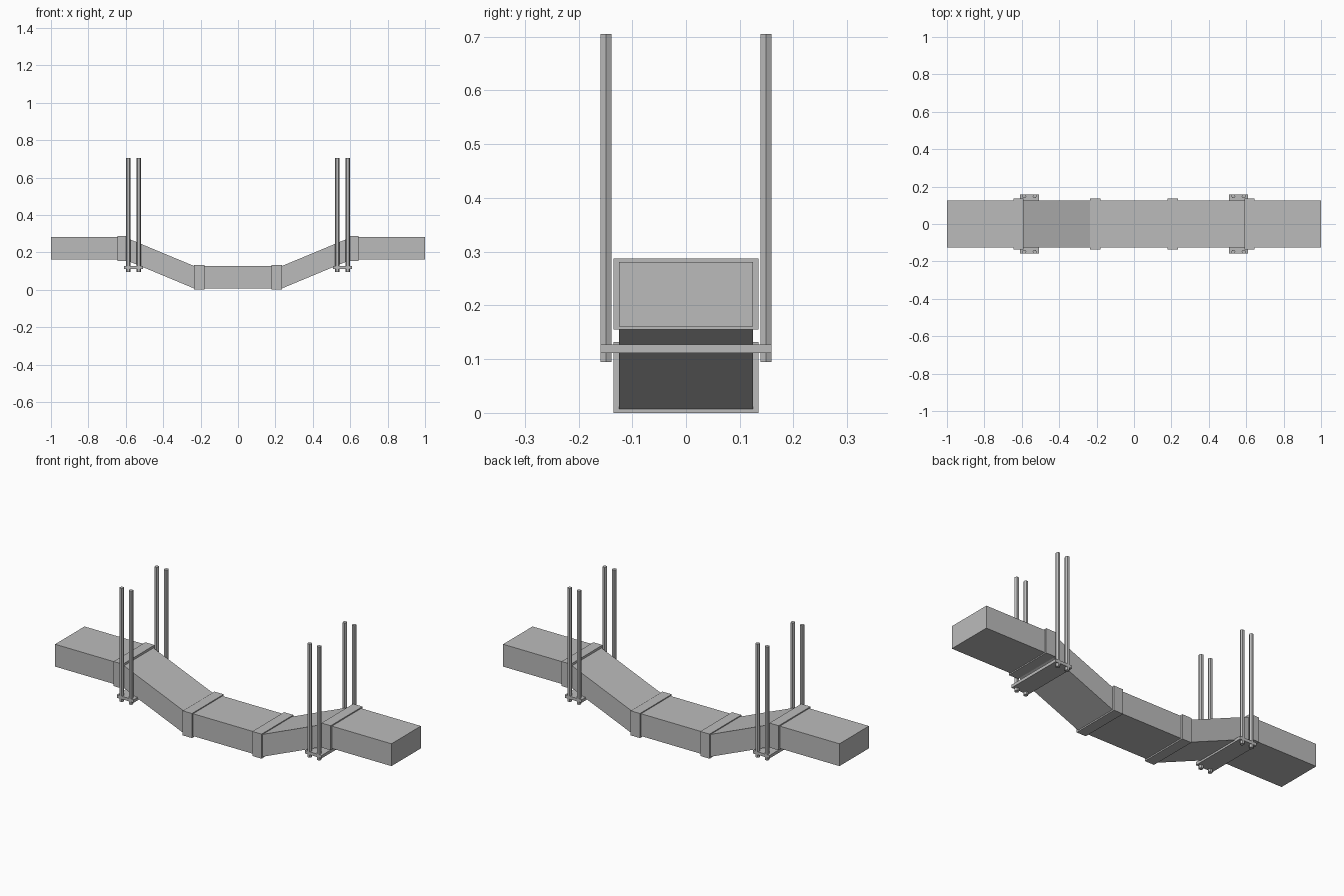
import bpy, bmesh
from math import pi

cube = bpy.data.objects.get("Cube")
if cube:
    bpy.data.objects.remove(cube, do_unlink=True)

metal = bpy.data.materials.new("galvanised_grey")
metal.use_nodes = True
GREY = (0.5, 0.5, 0.5, 1)
metal.diffuse_color = GREY
metal.node_tree.nodes["Principled BSDF"].inputs["Base Color"].default_value = GREY


def add_object(name, bm):
    bmesh.ops.recalc_face_normals(bm, faces=bm.faces)
    mesh = bpy.data.meshes.new(name)
    bm.to_mesh(mesh)
    bm.free()
    mesh.materials.append(metal)
    obj = bpy.data.objects.new(name, mesh)
    bpy.context.collection.objects.link(obj)
    return obj


def box(name, centre, size):
    bm = bmesh.new()
    bmesh.ops.create_cube(bm, size=1)
    bmesh.ops.scale(bm, vec=size, verts=bm.verts)
    bmesh.ops.translate(bm, vec=centre, verts=bm.verts)
    return add_object(name, bm)


def duct(name, path, half_width, height):
    """Sweep an upright rectangular section along (x, bottom z) points."""
    bm = bmesh.new()
    rings = [[bm.verts.new((x, y, z + dz)) for y, dz in
              ((-half_width, 0), (half_width, 0),
               (half_width, height), (-half_width, height))]
             for x, z in path]
    for a, b in zip(rings, rings[1:]):
        for i in range(4):
            j = (i + 1) % 4
            bm.faces.new((a[i], a[j], b[j], b[i]))
    bm.faces.new(rings[0])
    bm.faces.new(rings[-1])
    return add_object(name, bm)


def rod(name, x, y, bottom, top, radius):
    bm = bmesh.new()
    bmesh.ops.create_cone(bm, cap_ends=True, segments=6, radius1=radius,
                          radius2=radius, depth=top - bottom)
    # turn the hexagon so that a corner faces along x
    corner = max(bm.verts, key=lambda v: v.co.x)
    if abs(corner.co.y) > radius * 0.1:
        from mathutils import Matrix
        bmesh.ops.rotate(bm, verts=bm.verts, matrix=Matrix.Rotation(pi / 6, 3, 'Z'))
    bmesh.ops.translate(bm, vec=(x, y, (bottom + top) / 2), verts=bm.verts)
    return add_object(name, bm)


# Duct with a dropped middle run
half = [(0.235, 0.007), (0.605, 0.161), (1.0, 0.161)]
duct("duct", [(-x, z) for x, z in reversed(half)] + half, 0.125, 0.12)

for side, s in (("left", 1), ("right", -1)):
    # Joint collars
    box(f"{side}_lower_collar", (s * 0.207, 0, 0.066), (0.055, 0.27, 0.132))
    box(f"{side}_upper_collar", (s * 0.618, 0, 0.221), (0.055, 0.27, 0.132))
    # Trapeze hanger
    box(f"{side}_hanger_plate", (s * 0.559, 0, 0.119), (0.1, 0.318, 0.016))
    for end, y in (("front", -0.149), ("back", 0.149)):
        for place, dx in (("inner", -0.028), ("outer", 0.028)):
            rod(f"{side}_{end}_{place}_rod", s * (0.559 + dx), y, 0.095, 0.705, 0.0115)
